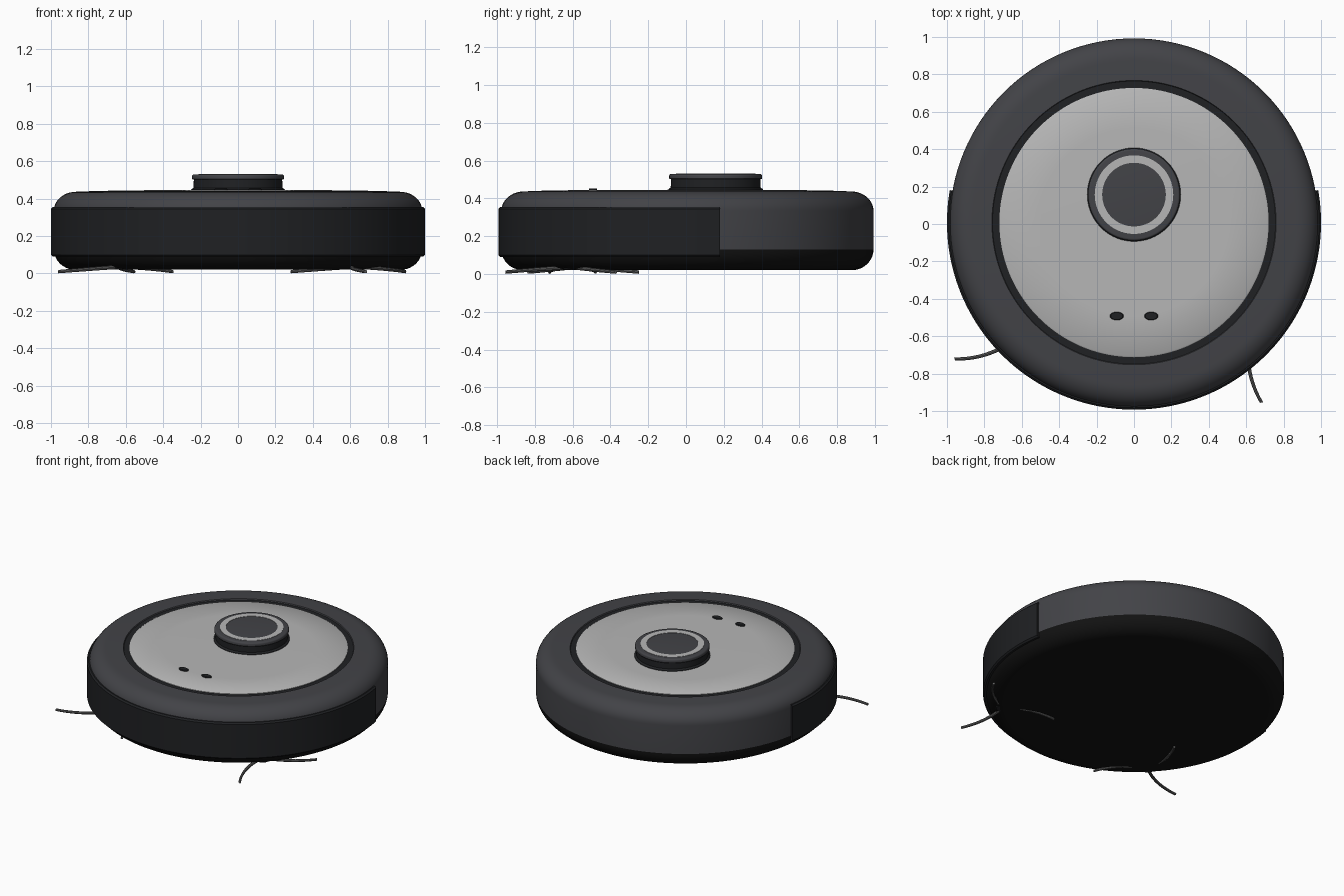
import bpy, bmesh
from math import sin, cos, pi, radians
from mathutils import Vector

if "Cube" in bpy.data.objects:
    bpy.data.objects.remove(bpy.data.objects["Cube"])

CY = 0.0075  # body axis in y


def mat(name, rgb):
    m = bpy.data.materials.new(name)
    m.diffuse_color = (*rgb, 1)
    m.use_nodes = True
    m.node_tree.nodes["Principled BSDF"].inputs["Base Color"].default_value = m.diffuse_color
    return m


SHELL = mat("charcoal", (0.055, 0.056, 0.063))
TRIM = mat("dark_trim", (0.014, 0.015, 0.017))
BASE = mat("black_base", (0.006, 0.006, 0.006))
SILVER = mat("silver", (0.47, 0.47, 0.47))
BRISTLE = mat("bristle_grey", (0.12, 0.12, 0.12))


def finish(name, bm, material, loc):
    bmesh.ops.remove_doubles(bm, verts=bm.verts, dist=1e-5)
    bmesh.ops.recalc_face_normals(bm, faces=bm.faces)
    me = bpy.data.meshes.new(name)
    bm.to_mesh(me)
    bm.free()
    ob = bpy.data.objects.new(name, me)
    bpy.context.collection.objects.link(ob)
    ob.location = loc
    me.materials.append(material)
    bpy.context.view_layer.objects.active = ob
    bpy.ops.object.select_all(action='DESELECT')
    ob.select_set(True)
    bpy.ops.object.shade_smooth_by_angle(angle=radians(35))
    return ob


def lathe(name, profile, material, center=(0, CY), steps=128, start=0, end=360, loop=False):
    """Revolve (radius, z) points about z; partial sweeps get end caps."""
    bm = bmesh.new()
    full = end - start >= 360
    rings = []
    for i in range(steps + (0 if full else 1)):
        a = radians(start + (end - start) * i / steps)
        rings.append([bm.verts.new((r * cos(a), r * sin(a), z)) for r, z in profile])
    n = len(profile)
    for i in range(steps):
        p, q = rings[i], rings[(i + 1) % len(rings)]
        for j in range(n if loop else n - 1):
            k = (j + 1) % n
            if profile[j][0] == 0 and profile[k][0] == 0:
                continue
            if profile[j][0] == 0:
                bm.faces.new((p[j], q[k], p[k]))
            elif profile[k][0] == 0:
                bm.faces.new((p[j], q[j], p[k]))
            else:
                bm.faces.new((p[j], q[j], q[k], p[k]))
    if not full:
        bm.faces.new(rings[0])
        bm.faces.new(rings[-1])
    loose = [v for v in bm.verts if not v.link_faces]
    bmesh.ops.delete(bm, geom=loose, context='VERTS')
    return finish(name, bm, material, (*center, 0))


def corner(r, z, w, h, a0, a1, n=10):
    """Elliptical fillet points about (r, z)."""
    return [(r + w * cos(radians(a0 + (a1 - a0) * i / n)),
             z + h * sin(radians(a0 + (a1 - a0) * i / n))) for i in range(n + 1)]


# Main body: black base pan and charcoal shell
lathe("base_pan", [(0, 0.02)] + corner(0.87, 0.13, 0.115, 0.11, -90, 0), BASE)
lathe("body_shell", [(0.985, 0.13)] + corner(0.865, 0.335, 0.12, 0.102, 0, 90)
      + [(0.76, 0.441), (0.755, 0.43)], SHELL)

# Top deck: dark groove and silver lid
lathe("lid_groove", [(0.765, 0.434), (0.71, 0.434)], TRIM)
lathe("top_lid", [(0.72, 0.43), (0.72, 0.438), (0.714, 0.442), (0.5, 0.445), (0, 0.446)], SILVER)

# Front bumper wrapped round the front half
lathe("front_bumper", [(0.95, 0.09), (0.99, 0.09), (1.0, 0.1), (1.0, 0.345), (0.99, 0.355),
                       (0.95, 0.355)], TRIM, start=170, end=370, loop=True)

# Sensor turret
TC = (0, 0.157)
lathe("turret_neck", [(0.25, 0.44), (0.25, 0.449), (0.238, 0.458), (0.236, 0.51)], TRIM, TC, 96)
lathe("turret_cap", [(0.23, 0.502), (0.243, 0.502), (0.246, 0.506)]
      + corner(0.234, 0.518, 0.012, 0.012, 0, 90, 5) + [(0, 0.53)], SHELL, TC, 96)
lathe("turret_ring", [(0.21, 0.528), (0.21, 0.532), (0.17, 0.532), (0.17, 0.528)], SILVER, TC, 96)

# Two oval buttons
for side, x in (("left", -0.092), ("right", 0.092)):
    b = lathe(side + "_button", [(0.037, 0.44), (0.037, 0.449), (0.032, 0.453), (0, 0.453)],
              TRIM, (x, -0.492), 32)
    b.scale.y = 0.6


def bristle(name, hub, ang, bend):
    """Tapering curved tube from the hub to a tip that touches the floor."""
    bm = bmesh.new()
    rings, n, sides = [], 14, 8
    for i in range(n + 1):
        t = i / n
        a = radians(ang + bend * (1 - t))
        r = 0.03 + 0.328 * t
        p = Vector((r * cos(a), r * sin(a), 0.034 - 0.024 * t ** 1.2))
        out, side = Vector((cos(a), sin(a), 0)), Vector((-sin(a), cos(a), 0))
        w = 0.011 - 0.002 * t
        rings.append([bm.verts.new(p + side * w * cos(2 * pi * k / sides)
                                   + Vector((0, 0, w * sin(2 * pi * k / sides))))
                      for k in range(sides)])
    for p, q in zip(rings, rings[1:]):
        for k in range(sides):
            m = (k + 1) % sides
            bm.faces.new((p[k], p[m], q[m], q[k]))
    bm.faces.new(rings[0])
    bm.faces.new(rings[-1])
    finish(name, bm, BRISTLE, (*hub, 0))


# Side brushes under the front corners
for side, hub, ang, bend in (("left", (-0.622, -0.602), 199.5, 20),
                             ("right", (0.62, -0.602), 280, -20)):
    lathe(side + "_brush_hub", [(0, 0.022), (0.045, 0.022), (0.05, 0.027), (0.05, 0.05), (0, 0.05)],
          TRIM, hub, 32)
    for k in range(3):
        bristle(f"{side}_brush_bristle_{k + 1}", hub, ang + 120 * k, bend)
